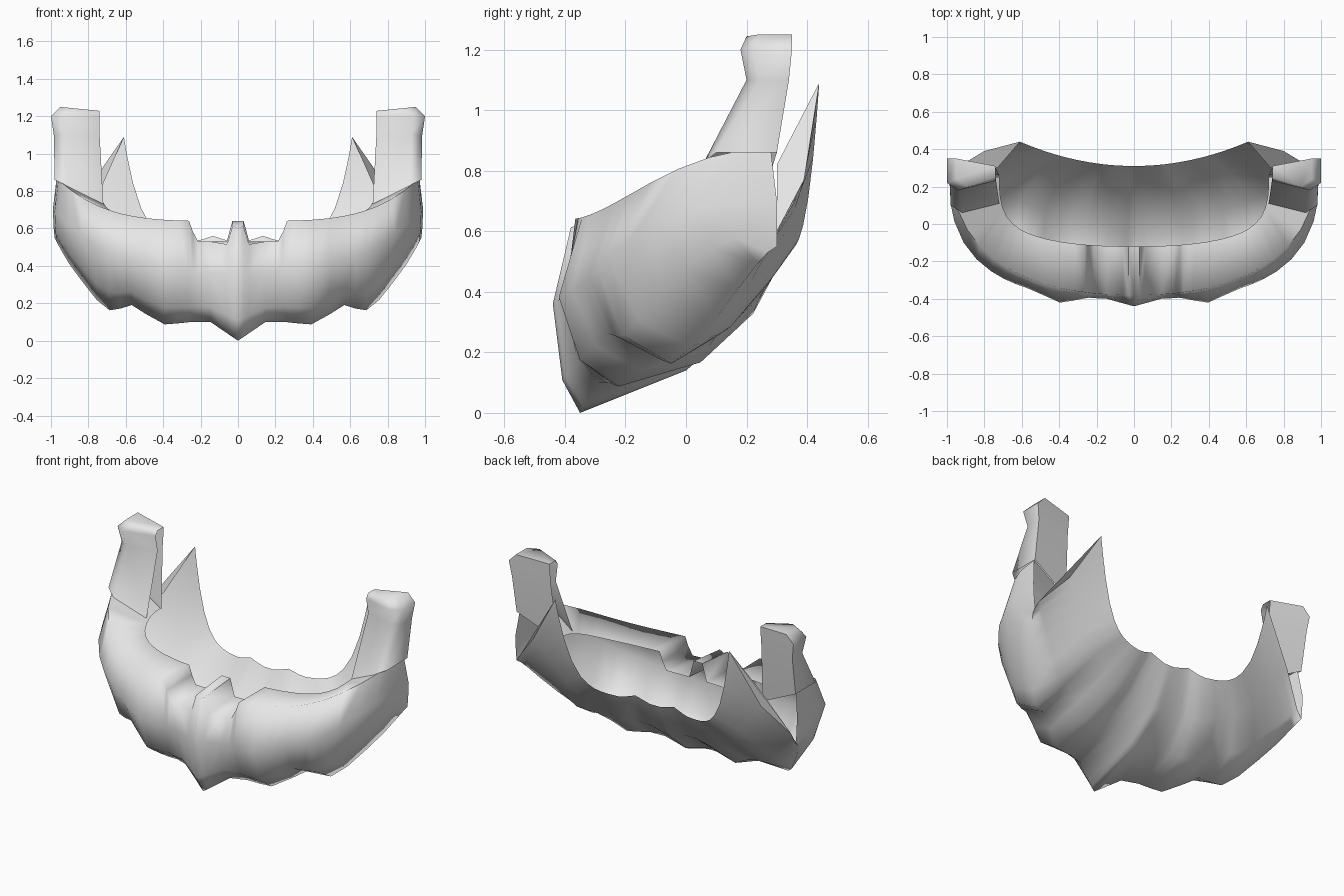
import bpy

default_cube = bpy.data.objects.get("Cube")
if default_cube:
    bpy.data.objects.remove(default_cube, do_unlink=True)

# Single plain grey
grey = bpy.data.materials.new("plain_grey")
grey.use_nodes = True
colour = (0.8, 0.8, 0.8, 1)
grey.diffuse_color = colour
for node in grey.node_tree.nodes:
    if node.type == "BSDF_PRINCIPLED":
        node.inputs["Base Color"].default_value = colour


def mirrored_loft(name, rows, capped=False):
    """Skin neighbouring rows, then mirror the half across the middle."""
    count = len(rows[0])
    vertices = [point for row in rows for point in row]
    faces = []
    for i in range(len(rows) - 1):
        for j in range(count - 1):
            corner = i * count + j
            faces.append((corner, corner + 1, corner + count + 1, corner + count))
    if capped:
        faces.append(tuple(range(len(vertices) - count, len(vertices))))
    mesh = bpy.data.meshes.new(name)
    mesh.from_pydata(vertices, [], faces)
    mesh.update()
    mesh.materials.append(grey)
    part = bpy.data.objects.new(name, mesh)
    bpy.context.collection.objects.link(part)

    bpy.ops.object.select_all(action="DESELECT")
    part.select_set(True)
    bpy.context.view_layer.objects.active = part
    bpy.ops.object.shade_smooth_by_angle(angle=1.5)

    mirror = part.modifiers.new("mirror_halves", "MIRROR")
    mirror.use_axis[0] = True
    mirror.use_mirror_merge = True
    mirror.merge_threshold = 0.001


def sweep(along, front, back, power):
    """Depth of a rounded horseshoe, from its front to its rear end."""
    return back - (back - front) * (1 - along ** power) ** (1 / power)


def rise(along, start, end, power):
    """Value easing from the middle of the beard to its rear end."""
    return start + (end - start) * along ** power


def mix(start, end, amount):
    return start + (end - start) * amount


def lobe(along, centre):
    """Pointed swelling around one of the hanging locks."""
    return max(0, 1 - abs(along - centre) / 0.15)


def notch(along):
    """Mouth gap between the middle tuft and the cheek."""
    if along < 0.05:
        return 0
    return 0.11 * min(1, max(0, (0.27 - along) / 0.04))


def section(along):
    """Cross-section from the neck edge, under the chin, up to the inner lip."""
    chin, middle_lock, side_lock = (lobe(along, c) for c in (0, 0.4, 0.7))
    valley = lobe(along, 0.58)
    swell = chin + middle_lock + side_lock

    neck_edge = (0.61 * along,
                 rise(along, 0.31, 0.44, 2),
                 rise(along, 0.53, 1.09, 7) + 0.03 * lobe(along, 0.22))
    throat = (0.8 * along,
              rise(along, 0.19, 0.39, 2),
              rise(along, 0.33, 0.77, 3) - 0.03 * swell)
    underside = (0.95 * along,
                 rise(along, 0, 0.3, 2),
                 rise(along, 0.18, 0.6, 3) - 0.04 * swell)
    lower_point = (0.98 * along,
                   sweep(along, -0.32, 0.3, 1.4) - 0.03 * swell,
                   rise(along, 0.1, 0.55, 4.5) - 0.1 * chin
                   - 0.02 * middle_lock - 0.04 * side_lock + 0.06 * valley)
    fullest = (0.99 * along,
               sweep(along, -0.4, 0.3, 2.8) - 0.04 * (chin + middle_lock),
               rise(along, 0.36, 0.7, 3))
    lower_swell = (mix(lower_point[0], fullest[0], 0.5),
                   mix(lower_point[1], fullest[1], 0.65),
                   mix(lower_point[2], fullest[2], 0.3))
    ridge = (0.97 * along,
             sweep(along, -0.38, 0.28, 2.3),
             rise(along, 0.64, 0.87, 4) - notch(along) - 0.04 * chin ** 2)
    inner_lip = (along - 0.28 * along ** 3,
                 sweep(along, -0.12, 0.25, 2.2),
                 rise(along, 0.64, 0.74, 4) - notch(along))
    return [neck_edge, throat, underside, lower_point,
            lower_swell, fullest, ridge, inner_lip]


# Beard shell: sections strung from the middle to the rear end
stations = [0, 0.03, 0.06, 0.15, 0.22, 0.25, 0.27, 0.33, 0.4, 0.5,
            0.58, 0.64, 0.7, 0.77, 0.85, 0.92, 0.97, 0.99, 1]
sections = [section(along) for along in stations]
rails = [list(rail) for rail in zip(*sections)]
mirrored_loft("beard_shell", rails)

# Pointed neck tips, joined back to the foot of each sideburn
neck_tip, throat_end, underside_end = sections[-1][:3]
mirrored_loft("neck_tip_webs", [[underside_end, throat_end],
                                [(0.73, 0.3, 0.82), neck_tip]])


def sideburn_ring(height, inner, outer, front, back, tilt):
    """Open section, from the inner front corner round to the inner back."""
    outline = [(inner, front + 0.05), (outer - 0.06, front),
               (outer, front + 0.04), (outer, back), (inner, back - 0.04)]
    return [(x, y, height + tilt * (x - outer)) for x, y in outline]


# Sideburns: sloping foot, narrow shaft, flared and bevelled top
mirrored_loft("sideburns", [
    sideburn_ring(height=0.86, inner=0.72, outer=0.98, front=0.06, back=0.3, tilt=0.5),
    sideburn_ring(height=1.1, inner=0.74, outer=0.985, front=0.2, back=0.34, tilt=0),
    sideburn_ring(height=1.2, inner=0.74, outer=1, front=0.18, back=0.35, tilt=0),
    sideburn_ring(height=1.25, inner=0.74, outer=0.95, front=0.2, back=0.35, tilt=0.1),
], capped=True)
